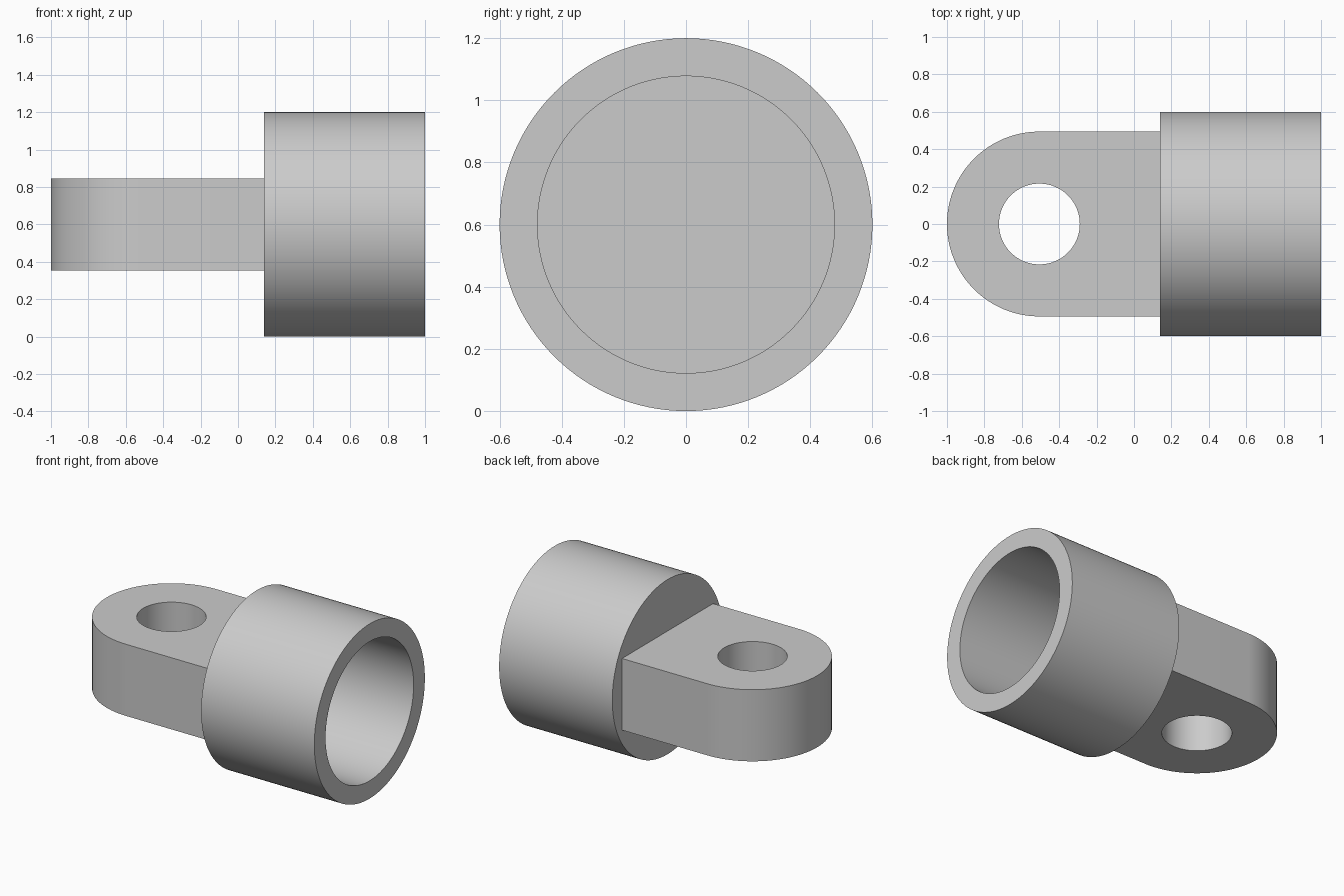
import bpy
import bmesh
from math import pi, cos, sin, radians
from mathutils import Vector

cube = bpy.data.objects.get("Cube")
if cube:
    bpy.data.objects.remove(cube, do_unlink=True)

# Main dimensions
AXIS_Z = 0.6
BARREL_BACK, BARREL_FRONT = 0.14, 1.0
BARREL_R, BORE_R, BORE_FLOOR = 0.6, 0.478, 0.31
EYE_X, EYE_R, HOLE_R = -0.506, 0.494, 0.216
HALF_THICK = 0.246
SEGMENTS = 128

grey = bpy.data.materials.new("plain grey")
grey.use_nodes = True
colour = (0.6, 0.6, 0.6, 1)
grey.diffuse_color = colour
grey.node_tree.nodes["Principled BSDF"].inputs["Base Color"].default_value = colour


def finish(name, bm):
    """Turn a bmesh into a smooth-shaded object with crisp edges."""
    bmesh.ops.recalc_face_normals(bm, faces=bm.faces)
    mesh = bpy.data.meshes.new(name)
    bm.to_mesh(mesh)
    bm.free()
    mesh.materials.append(grey)
    obj = bpy.data.objects.new(name, mesh)
    bpy.context.collection.objects.link(obj)
    bpy.ops.object.select_all(action="DESELECT")
    obj.select_set(True)
    bpy.context.view_layer.objects.active = obj
    bpy.ops.object.shade_smooth_by_angle(angle=radians(30))
    return obj


# Socket barrel: a cup profile turned about the x axis
bm = bmesh.new()
profile = [(BARREL_BACK, 0), (BARREL_BACK, BARREL_R), (BARREL_FRONT, BARREL_R),
           (BARREL_FRONT, BORE_R), (BORE_FLOOR, BORE_R), (BORE_FLOOR, 0)]
verts = [bm.verts.new((x, 0, AXIS_Z + r)) for x, r in profile]
edges = [bm.edges.new(pair) for pair in zip(verts, verts[1:])]
bmesh.ops.spin(bm, geom=verts + edges, cent=(0, 0, AXIS_Z), axis=(1, 0, 0),
               angle=2 * pi, steps=SEGMENTS, use_duplicate=False)
bmesh.ops.remove_doubles(bm, verts=bm.verts, dist=0.0001)
finish("socket_barrel", bm)

# Lug: a flat tongue with a rounded end, seated slightly into the barrel
bm = bmesh.new()
outline = [(BARREL_BACK + 0.01, EYE_R)]
for i in range(SEGMENTS // 2 + 1):
    a = pi / 2 + 2 * pi * i / SEGMENTS
    outline.append((EYE_X + EYE_R * cos(a), EYE_R * sin(a)))
outline.append((BARREL_BACK + 0.01, -EYE_R))
bottom = bm.faces.new([bm.verts.new((x, y, AXIS_Z - HALF_THICK)) for x, y in outline])
top = bmesh.ops.extrude_face_region(bm, geom=[bottom], use_keep_orig=True)["geom"]
bmesh.ops.translate(bm, vec=Vector((0, 0, 2 * HALF_THICK)),
                    verts=[g for g in top if isinstance(g, bmesh.types.BMVert)])
lug = finish("eye_lug", bm)

# Pin hole through the lug
bm = bmesh.new()
bmesh.ops.create_cone(bm, cap_ends=True, segments=SEGMENTS,
                      radius1=HOLE_R, radius2=HOLE_R, depth=1)
bmesh.ops.translate(bm, vec=Vector((EYE_X, 0, AXIS_Z)), verts=bm.verts)
cutter = finish("pin_hole_cutter", bm)
hole = lug.modifiers.new("pin_hole", "BOOLEAN")
hole.operation = "DIFFERENCE"
hole.solver = "EXACT"
hole.object = cutter
bpy.context.view_layer.objects.active = lug
bpy.ops.object.modifier_apply(modifier=hole.name)
bpy.data.objects.remove(cutter, do_unlink=True)

# Keep the rim of the hole crisp after cutting
bpy.ops.object.select_all(action="DESELECT")
lug.select_set(True)
bpy.ops.object.shade_smooth_by_angle(angle=radians(30))
